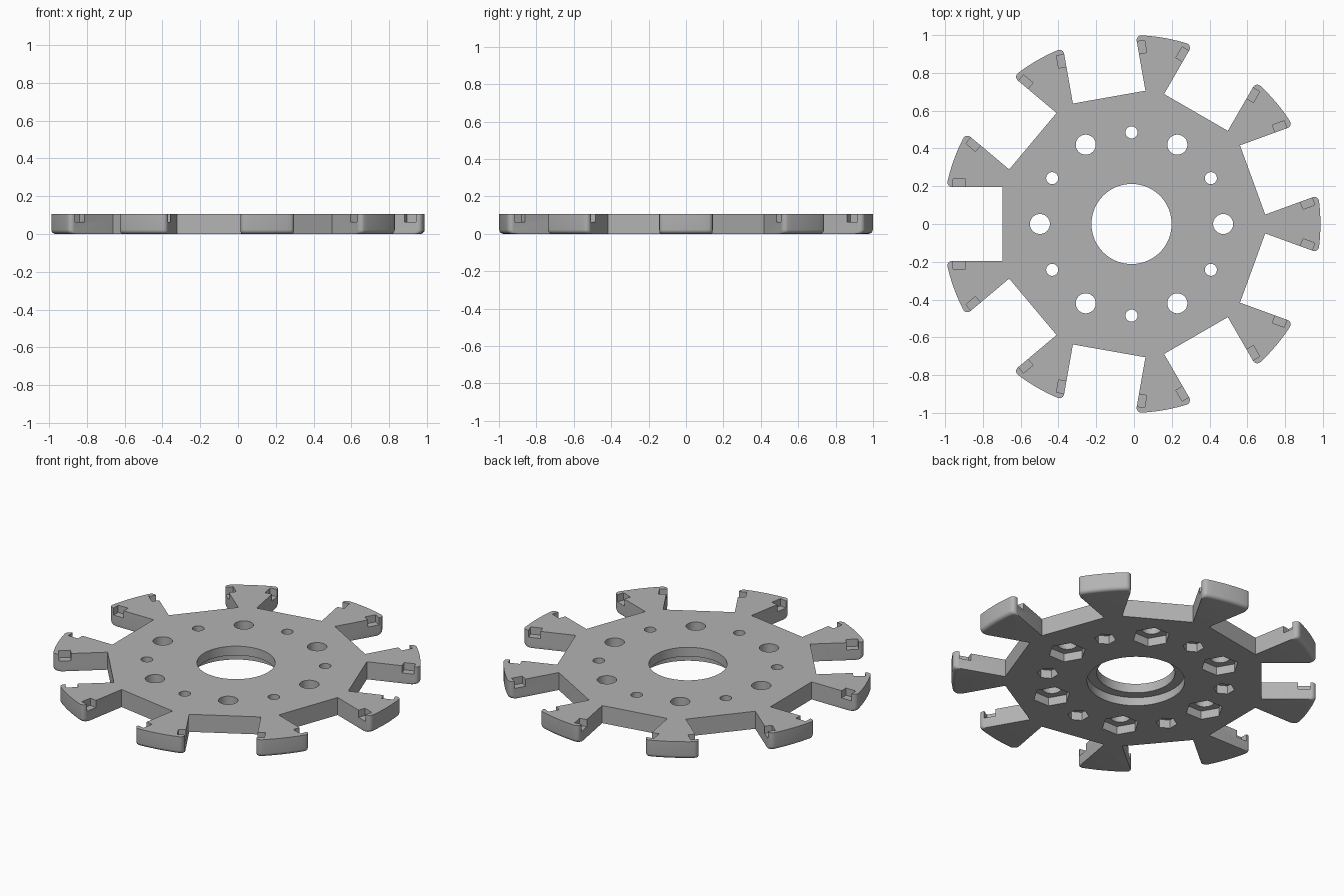
import bpy, bmesh
from math import sin, cos, pi, sqrt, atan2, radians
from mathutils import Matrix, Vector

cube = bpy.data.objects.get("Cube")
if cube:
    bpy.data.objects.remove(cube, do_unlink=True)

HEIGHT, RADIUS, CENTRE_X = 0.105, 1.0, -0.013
SLOT_HALF, SLOT_FLOOR, SLOTS = 0.195, 0.682, 9
CORNER, FILLET = 0.025, 0.022
BOLT_CIRCLE = 0.485

metal = bpy.data.materials.new("plain grey")
metal.use_nodes = True
grey = (0.45, 0.45, 0.45, 1)
metal.diffuse_color = grey
metal.node_tree.nodes["Principled BSDF"].inputs["Base Color"].default_value = grey


def make_object(name, bm):
    bmesh.ops.recalc_face_normals(bm, faces=bm.faces)
    mesh = bpy.data.meshes.new(name)
    bm.to_mesh(mesh)
    bm.free()
    mesh.materials.append(metal)
    obj = bpy.data.objects.new(name, mesh)
    bpy.context.collection.objects.link(obj)
    return obj


def outline(radius):
    """Slotted disc outline with rounded arm tips."""
    v = SLOT_HALF + CORNER
    u = sqrt((radius - CORNER) ** 2 - v ** 2)
    tip = atan2(v, u)
    corner = []
    for i in range(7):
        a = -tip + (pi / 2 + tip) * i / 6
        corner.append((u + CORNER * cos(a), -v + CORNER * sin(a)))
    half = corner + [(SLOT_FLOOR, -SLOT_HALF)]
    slot = half + [(x, -y) for x, y in reversed(half)]
    step = 2 * pi / SLOTS
    rim = [tip + (step - 2 * tip) * i / 10 for i in range(1, 10)]
    slot += [(radius * cos(a), radius * sin(a)) for a in rim]
    points = []
    for k in range(SLOTS):
        turn = Matrix.Rotation(step * (k + 0.5), 3, 'Z')
        points += [turn @ Vector((x, y, 0)) for x, y in slot]
    return points


# Slotted disc, stacked from outlines to round the lower rim
bm = bmesh.new()
levels = [(FILLET * (1 - cos(t)), RADIUS - FILLET * (1 - sin(t)))
          for t in [pi / 2 * i / 5 for i in range(6)]] + [(HEIGHT, RADIUS)]
loops = [[bm.verts.new((p.x, p.y, z)) for p in outline(r)] for z, r in levels]
for low, high in zip(loops, loops[1:]):
    for i in range(len(low)):
        j = (i + 1) % len(low)
        bm.faces.new((low[i], low[j], high[j], high[i]))
bm.faces.new(loops[0][::-1])
bm.faces.new(loops[-1])
disc = make_object("slotted_disc", bm)


def add_prism(bm, radius, sides, z0, z1, distance=0, angle=0):
    place = (Matrix.Rotation(angle, 4, 'Z')
             @ Matrix.Translation((distance, 0, (z0 + z1) / 2)))
    # A quarter turn puts a corner on the radial line
    bmesh.ops.create_cone(bm, cap_ends=True, segments=sides, radius1=radius,
                          radius2=radius, depth=z1 - z0,
                          matrix=place @ Matrix.Rotation(pi / 2, 4, 'Z')
                          if sides != 6 else place @ Matrix.Rotation(pi / 6 * 3, 4, 'Z'))


# Bore and alternating large and small bolt holes
holes, pockets, notches = bmesh.new(), bmesh.new(), bmesh.new()
add_prism(holes, 0.212, 96, -0.1, 0.3)
add_prism(pockets, 0.265, 96, -0.1, 0.05)
for k in range(12):
    hole, nut = ((0.053, 0.103), (0.032, 0.058))[k % 2]
    add_prism(holes, hole, 40, -0.1, 0.3, BOLT_CIRCLE, pi / 6 * k)
    add_prism(pockets, nut, 6, -0.1, 0.05, BOLT_CIRCLE, pi / 6 * k)

# Catch notches in the upper edge of both slot walls
for k in range(SLOTS):
    turn = Matrix.Rotation(radians(20 + 40 * k), 4, 'Z')
    for side in (-1, 1):
        place = turn @ Matrix.Translation((0.913, side * 0.21, 0.115))
        bmesh.ops.create_cube(notches, size=1, matrix=place
                              @ Matrix.Diagonal((0.066, 0.054, 0.106, 1)))

# Cut everything out, then drop the cutters
cutters = []
for name, bm in (("hole_cutter", holes), ("pocket_cutter", pockets),
                 ("notch_cutter", notches)):
    cutter = make_object(name, bm)
    cutter.hide_render = True
    cutters.append(cutter)
    cut = disc.modifiers.new(name, 'BOOLEAN')
    cut.operation, cut.solver, cut.object = 'DIFFERENCE', 'EXACT', cutter
graph = bpy.context.evaluated_depsgraph_get()
cut_mesh = bpy.data.meshes.new_from_object(disc.evaluated_get(graph))
disc.modifiers.clear()
disc.data = cut_mesh
for cutter in cutters:
    bpy.data.objects.remove(cutter, do_unlink=True)

disc.location.x = CENTRE_X
bpy.ops.object.select_all(action='DESELECT')
disc.select_set(True)
bpy.context.view_layer.objects.active = disc
bpy.ops.object.shade_smooth_by_angle(angle=radians(30))
